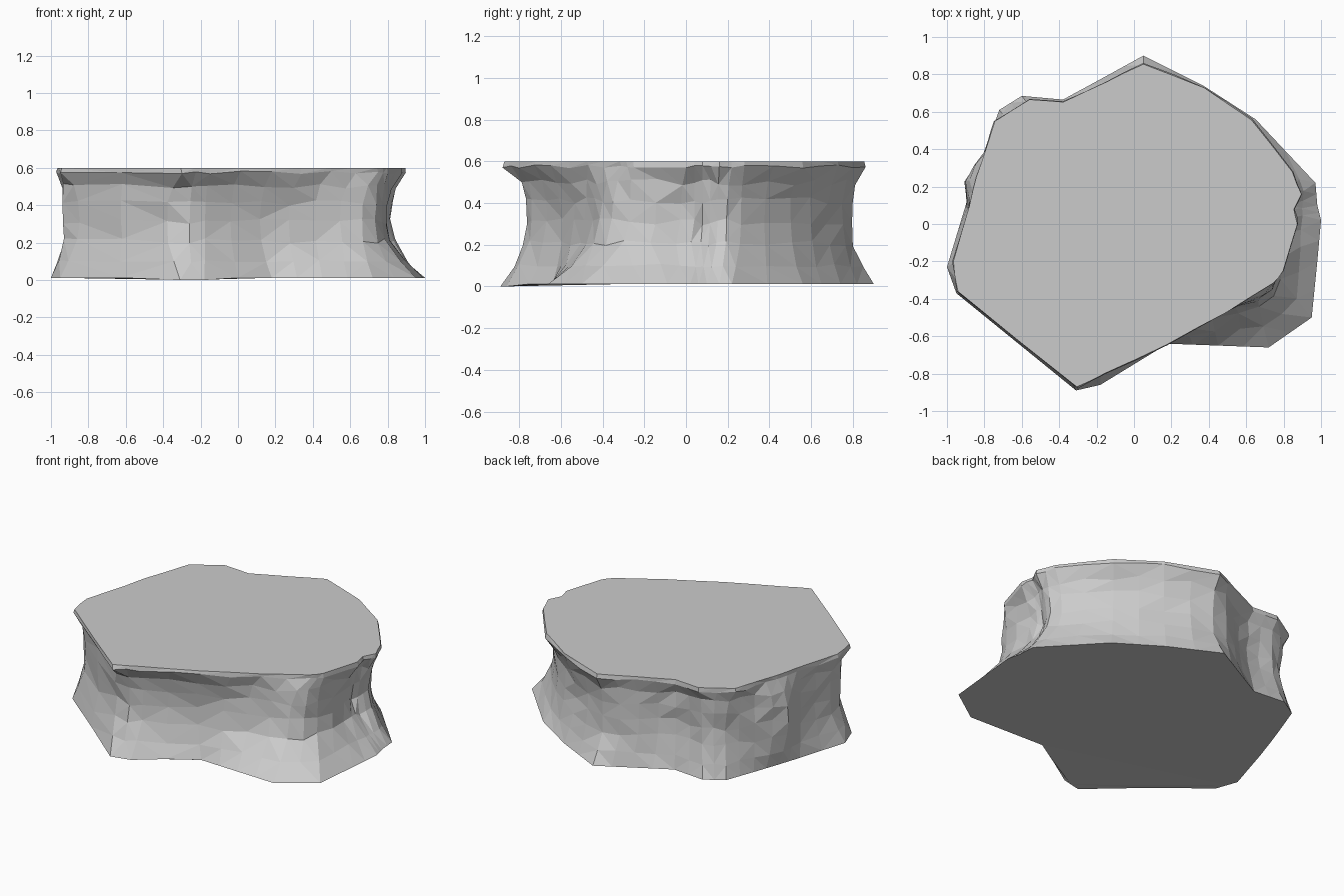
import bpy, bmesh, random
from mathutils import Vector

if "Cube" in bpy.data.objects:
    bpy.data.objects.remove(bpy.data.objects["Cube"])

random.seed(4)

# Outline columns: base x,y / waist x,y / top rim x,y (running clockwise from the back)
columns = [
    (.05, .90, .04, .82, .05, .86), (.37, .74, .34, .68, .38, .73),
    (.65, .56, .58, .51, .63, .56), (.97, .22, .81, .24, .85, .28),
    (.98, .10, .82, .15, .90, .16), (1.0, .02, .77, .08, .86, .08),
    (.98, -.20, .79, .00, .88, .00), (.95, -.50, .78, -.29, .80, -.25),
    (.72, -.66, .68, -.42, .75, -.31), (.45, -.65, .42, -.48, .50, -.47),
    (.18, -.64, .12, -.59, .18, -.65), (-.18, -.86, -.20, -.75, -.15, -.80),
    (-.31, -.89, -.32, -.78, -.30, -.88), (-.95, -.37, -.92, -.34, -.95, -.36),
    (-1.0, -.23, -.94, -.20, -.97, -.20), (-.90, .10, -.86, .08, -.88, .10),
    (-.85, .25, -.935, .22, -.84, .25), (-.79, .42, -.77, .40, -.79, .41),
    (-.72, .61, -.68, .57, -.75, .55), (-.60, .685, -.56, .63, -.56, .67),
    (-.38, .665, -.36, .60, -.38, .655), (-.15, .79, -.17, .73, -.15, .76),
]

# Height levels: z, pull towards the base (-) or the top rim (+), roughness
levels = [(.012, -1, 0), (.10, -.55, .004), (.21, -.12, .008), (.31, 0, .009),
          (.41, .1, .009), (.50, .35, .008), (.575, 1, .004), (.60, .93, .002)]


def split_columns(cols):
    """Add a column halfway between each pair, then round off the waist."""
    out = []
    for a, b in zip(cols, cols[1:] + cols[:1]):
        out += [a, tuple((p + q) / 2 for p, q in zip(a, b))]
    soft = []
    for i, c in enumerate(out):
        prev, nxt = out[i - 1], out[(i + 1) % len(out)]
        waist = tuple(c[k] / 2 + (prev[k] + nxt[k]) / 4 for k in (2, 3))
        soft.append(c[:2] + waist + c[4:])
    return soft


bm = bmesh.new()
rings = []
cols = split_columns(columns)
for z, pull, rough in levels:
    ring = []
    for bx, by, mx, my, tx, ty in cols:
        end = Vector((bx, by)) if pull < 0 else Vector((tx, ty))
        p = Vector((mx, my)).lerp(end, abs(pull))
        p += p.normalized() * random.uniform(-rough, rough)
        zz = z + random.uniform(-rough, rough) * 2
        if z < .05:                       # base dips slightly at the front
            zz = 0 if by < -.8 else .012
        ring.append(bm.verts.new((p.x, p.y, zz if z < .6 else .6)))
    rings.append(ring)

# Rocky side wall in triangles, split along the more convex diagonal
n = len(cols)
for low, high in zip(rings, rings[1:]):
    for i in range(n):
        j = (i + 1) % n
        a, b, c, d = low[i], low[j], high[j], high[i]
        if (a.co - c.co).length < (b.co - d.co).length:
            bm.faces.new((a, b, c)); bm.faces.new((a, c, d))
        else:
            bm.faces.new((a, b, d)); bm.faces.new((b, c, d))

# Flat top and base
caps = [bm.faces.new(rings[0]), bm.faces.new(rings[-1])]
bmesh.ops.triangulate(bm, faces=caps, ngon_method='EAR_CLIP')
bmesh.ops.recalc_face_normals(bm, faces=bm.faces)

mesh = bpy.data.meshes.new("rock_platform")
bm.to_mesh(mesh)
bm.free()
bpy.context.collection.objects.link(bpy.data.objects.new("rock_platform", mesh))
